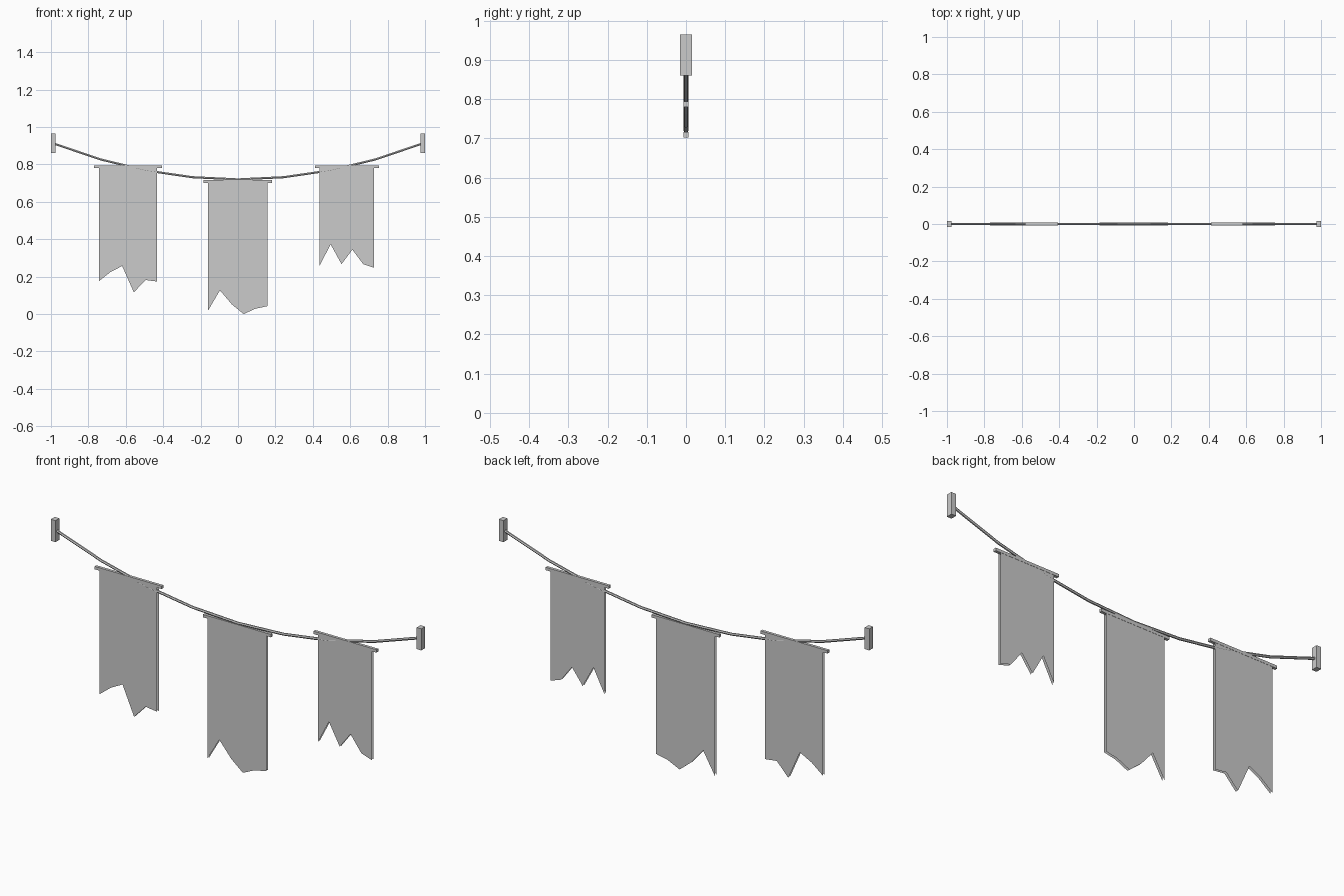
import bpy, bmesh

if "Cube" in bpy.data.objects:
    bpy.data.objects.remove(bpy.data.objects["Cube"])

ROPE_END, ROPE_LOW, ROPE_RISE = 0.98, 0.72, 0.19


def box(name, x0, x1, y, z0, z1):
    bpy.ops.mesh.primitive_cube_add(size=1, location=((x0 + x1) / 2, 0, (z0 + z1) / 2))
    ob = bpy.context.object
    ob.name = name
    ob.scale = (x1 - x0, 2 * y, z1 - z0)
    return ob


def banner(name, x0, x1, top, hem):
    # two thin cloth sheets, open at the edges, with an evenly spaced ragged hem
    bm = bmesh.new()
    step = (x1 - x0) / (len(hem) - 1)
    for y in (-0.006, 0.006):
        upper = [bm.verts.new((x0 + i * step, y, top)) for i in range(len(hem))]
        lower = [bm.verts.new((x0 + i * step, y, z)) for i, z in enumerate(hem)]
        for i in range(len(hem) - 1):
            quad = [lower[i], lower[i + 1], upper[i + 1], upper[i]]
            bm.faces.new(quad if y < 0 else quad[::-1])
    mesh = bpy.data.meshes.new(name)
    bm.to_mesh(mesh)
    bm.free()
    bpy.context.collection.objects.link(bpy.data.objects.new(name, mesh))
    # hanging rod
    box(name + "_rod", x0 - 0.025, x1 + 0.025, 0.007, top - 0.007, top + 0.007)


# wall mounts
for side, name in ((-1, "left_mount"), (1, "right_mount")):
    a, b = sorted((side * 0.975, side * 1.0))
    box(name, a, b, 0.015, 0.86, 0.965)

# sagging rope
curve = bpy.data.curves.new("rope", "CURVE")
curve.dimensions = "3D"
curve.bevel_depth = 0.0065
curve.bevel_resolution = 1
spline = curve.splines.new("POLY")
count = 9
spline.points.add(count - 1)
for i, p in enumerate(spline.points):
    t = 2 * i / (count - 1) - 1
    p.co = (t * ROPE_END, 0, ROPE_LOW + ROPE_RISE * t * t, 1)
spline.use_smooth = False
bpy.context.collection.objects.link(bpy.data.objects.new("rope", curve))

# three banners with torn hems
banner("left_banner", -0.744, -0.432, 0.787, (0.176, 0.225, 0.257, 0.116, 0.182, 0.174))
banner("middle_banner", -0.16, 0.157, 0.709, (0.019, 0.127, 0.052, 0.0, 0.029, 0.042))
banner("right_banner", 0.437, 0.728, 0.787, (0.26, 0.373, 0.267, 0.344, 0.267, 0.247))
